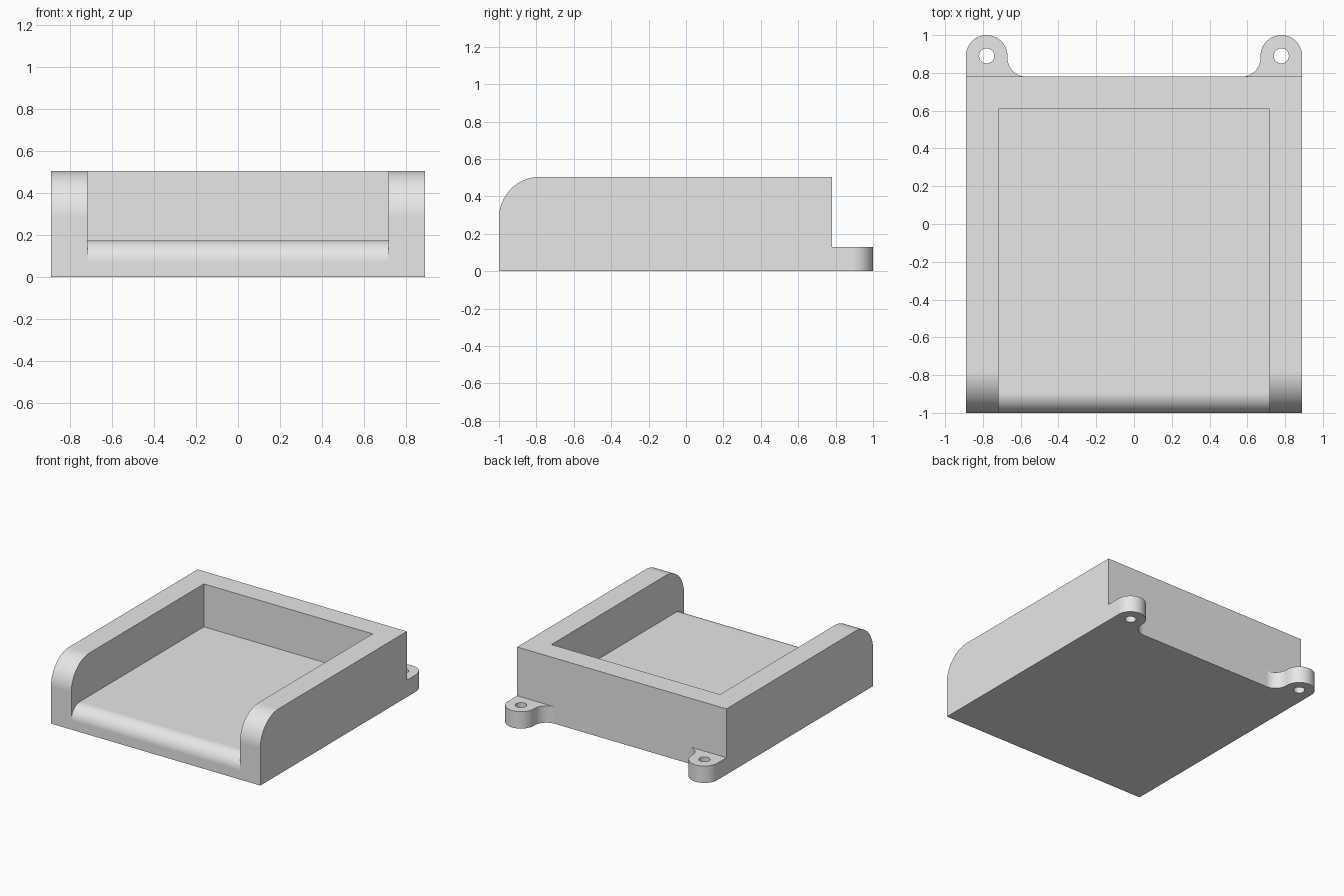
import bpy, bmesh, math
from mathutils import Vector

cube = bpy.data.objects.get("Cube")
if cube:
    bpy.data.objects.remove(cube, do_unlink=True)

grey = bpy.data.materials.new("plain grey")
grey.use_nodes = True
grey.diffuse_color = (0.8, 0.8, 0.8, 1)
grey.node_tree.nodes["Principled BSDF"].inputs["Base Color"].default_value = (0.8, 0.8, 0.8, 1)

HALF_WIDTH, INNER, BACK = 0.89, 0.717, 0.78
HEIGHT, FLOOR = 0.505, 0.175


def arc(cx, cy, r, start, end, steps=20):
    """Points along an arc, angles in degrees."""
    angles = [math.radians(start + (end - start) * i / steps) for i in range(steps + 1)]
    return [(cx + r * math.cos(a), cy + r * math.sin(a)) for a in angles]


def prism(name, points, low, high, axis):
    """Extrude a closed outline along x (outline in y, z) or z (outline in x, y)."""
    bm = bmesh.new()
    place = (lambda p: (low, p[0], p[1])) if axis == "x" else (lambda p: (p[0], p[1], low))
    face = bm.faces.new([bm.verts.new(place(p)) for p in points])
    step = Vector((high - low, 0, 0)) if axis == "x" else Vector((0, 0, high - low))
    top = bmesh.ops.extrude_face_region(bm, geom=[face])["geom"]
    bmesh.ops.translate(bm, vec=step, verts=[v for v in top if isinstance(v, bmesh.types.BMVert)])
    bmesh.ops.recalc_face_normals(bm, faces=bm.faces)
    mesh = bpy.data.meshes.new(name)
    bm.to_mesh(mesh)
    bm.free()
    mesh.materials.append(grey)
    obj = bpy.data.objects.new(name, mesh)
    bpy.context.collection.objects.link(obj)
    return obj


def combine(target, tool, operation):
    """Apply a boolean and discard the tool."""
    mod = target.modifiers.new(operation.lower(), "BOOLEAN")
    mod.operation, mod.solver, mod.object = operation, "EXACT", tool
    bpy.context.view_layer.objects.active = target
    bpy.ops.object.modifier_apply(modifier=mod.name)
    bpy.data.objects.remove(tool, do_unlink=True)


# Body with a large rounded front edge
side = [(-1, 0), (BACK, 0), (BACK, HEIGHT)] + arc(-0.78, HEIGHT - 0.22, 0.22, 90, 180)
tray = prism("tray", side, -HALF_WIDTH, HALF_WIDTH, "x")

# Pocket open at the front, leaving a rounded lip on the floor
lip = 0.105
pocket = [(0.61, 0.7), (0.61, FLOOR)] + arc(lip - 1, FLOOR - lip, lip, 90, 180)
pocket += [(-1.1, FLOOR - lip), (-1.1, 0.7)]
combine(tray, prism("pocket_cutter", pocket, -INNER, INNER, "x"), "DIFFERENCE")

# Mounting ears, each blended into the back wall by a concave fillet
for s in (1, -1):
    outline = [(0.57, 0.7), (HALF_WIDTH, 0.7)] + arc(0.78, 0.89, 0.11, 0, 180, 32)
    outline += arc(0.57, 0.88, 0.1, 0, -90)
    ear = prism("ear", [(s * x, y) for x, y in outline], 0, 0.13, "z")
    combine(tray, ear, "UNION")
    hole = arc(s * 0.78, 0.89, 0.04, 0, 345, 23)
    combine(tray, prism("hole_cutter", hole, -0.1, 0.2, "z"), "DIFFERENCE")

# Smooth curves, crisp edges
bpy.ops.object.select_all(action="DESELECT")
tray.select_set(True)
bpy.context.view_layer.objects.active = tray
bpy.ops.object.shade_smooth_by_angle(angle=math.radians(30))
weighted = tray.modifiers.new("weighted normals", "WEIGHTED_NORMAL")
weighted.keep_sharp = True
